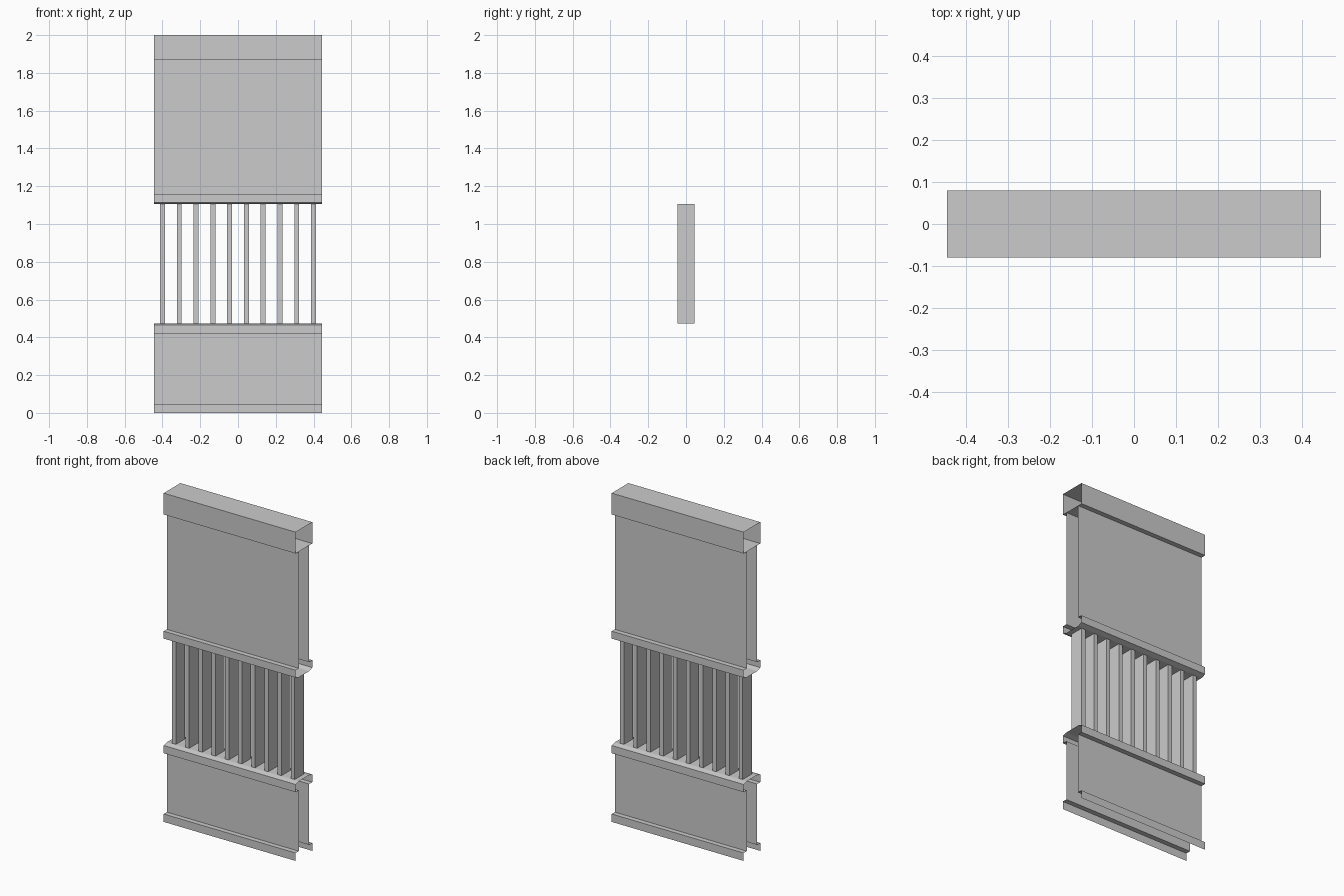
import bpy
import bmesh

if "Cube" in bpy.data.objects:
    bpy.data.objects.remove(bpy.data.objects["Cube"])

HALF_X = 0.444   # half length of the section
OUT = 0.08       # half depth of the projecting rails
WALL = 0.05      # half depth of the panel walls


def extrude_strips(name, strips):
    """Sweep open (y, z) profiles along x, leaving the ends open."""
    bm = bmesh.new()
    for strip in strips:
        left = [bm.verts.new((-HALF_X, y, z)) for y, z in strip]
        right = [bm.verts.new((HALF_X, y, z)) for y, z in strip]
        for i in range(len(strip) - 1):
            bm.faces.new((left[i], left[i + 1], right[i + 1], right[i]))
    bmesh.ops.recalc_face_normals(bm, faces=bm.faces)
    return finish(name, bm)


def finish(name, bm):
    mesh = bpy.data.meshes.new(name)
    bm.to_mesh(mesh)
    bm.free()
    obj = bpy.data.objects.new(name, mesh)
    bpy.context.collection.objects.link(obj)
    return obj


def mirrored(half):
    """Complete a front half profile with its back half."""
    return half + [(-y, z) for y, z in reversed(half)]


# Top beam: hollow box with open ends
extrude_strips("top_beam", [
    [(-OUT, 1.87), (-OUT, 2.0), (OUT, 2.0), (OUT, 1.87), (-OUT, 1.87)],
])

# Upper panel: two walls joined by a projecting rail with a closed underside
extrude_strips("upper_panel", [
    mirrored([(-WALL, 1.87), (-WALL, 1.16), (-OUT, 1.16),
              (-OUT, 1.115), (-WALL, 1.105)]),
])

# Lower panel: chamfered sill, two walls, base lips and an open underside
extrude_strips("lower_panel", [
    mirrored([(-OUT, 0.0), (-OUT, 0.048), (-WALL, 0.048), (-WALL, 0.418),
              (-OUT, 0.418), (-OUT, 0.465), (-WALL, 0.473)]),
])

# Vertical bars between sill and upper rail
BARS = 10
step = 2 * HALF_X / BARS
for i in range(BARS):
    bm = bmesh.new()
    bmesh.ops.create_cube(bm, size=1)
    bmesh.ops.scale(bm, vec=(0.026, 0.088, 1.105 - 0.473), verts=bm.verts)
    finish(f"bar_{i + 1}", bm).location = (
        -HALF_X + (i + 0.5) * step, 0, (1.105 + 0.473) / 2)
